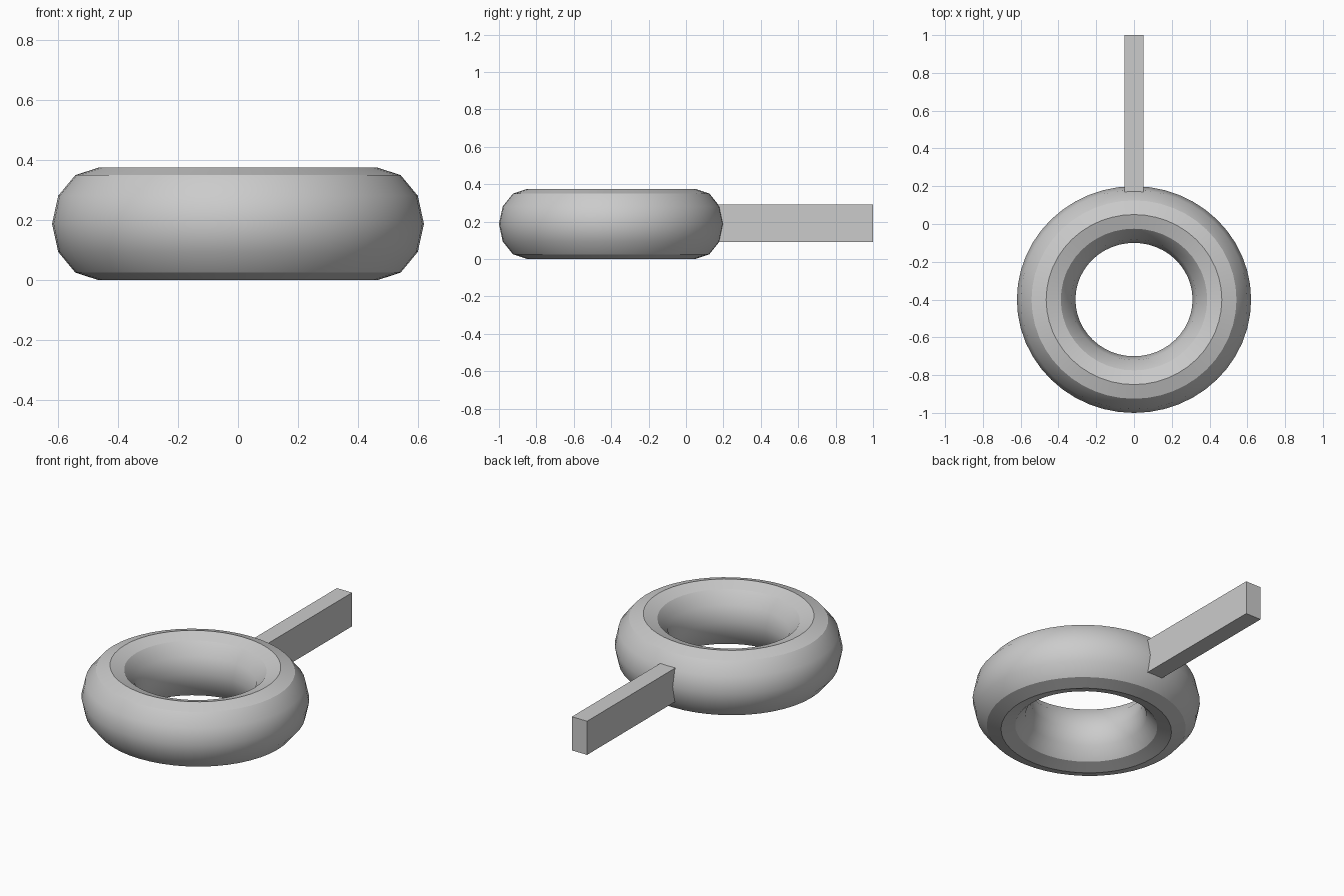
import bpy
import bmesh
from math import cos, sin, tau, radians

cube = bpy.data.objects.get("Cube")
if cube:
    bpy.data.objects.remove(cube, do_unlink=True)

grey = bpy.data.materials.new("plain grey")
grey.use_nodes = True
colour = (0.6, 0.6, 0.6, 1)
grey.diffuse_color = colour
grey.node_tree.nodes["Principled BSDF"].inputs["Base Color"].default_value = colour


def add_object(name, bm):
    mesh = bpy.data.meshes.new(name)
    bmesh.ops.recalc_face_normals(bm, faces=bm.faces)
    bm.to_mesh(mesh)
    bm.free()
    mesh.materials.append(grey)
    obj = bpy.data.objects.new(name, mesh)
    bpy.context.collection.objects.link(obj)
    return obj


# Ring: a twelve-sided section swept round, taller than wide and slightly oval
MAJOR, MINOR, HALF_HEIGHT = 0.465, 0.155, 0.1875
STEPS, SIDES = 48, 12
bm = bmesh.new()
loops = []
for i in range(STEPS):
    a = tau * i / STEPS
    loop = []
    for j in range(SIDES):
        b = tau * j / SIDES
        r = MAJOR + MINOR * cos(b)
        loop.append(bm.verts.new((r * cos(a), r * sin(a) * 0.968, HALF_HEIGHT * sin(b))))
    loops.append(loop)
for i in range(STEPS):
    here, after = loops[i], loops[(i + 1) % STEPS]
    for j in range(SIDES):
        k = (j + 1) % SIDES
        bm.faces.new((here[j], after[j], after[k], here[k]))
ring = add_object("ring", bm)
ring.location = (0, -0.4, HALF_HEIGHT)
bpy.ops.object.select_all(action="DESELECT")
ring.select_set(True)
bpy.context.view_layer.objects.active = ring
bpy.ops.object.shade_smooth_by_angle(angle=radians(30))

# Handle: a straight bar running back from the ring
bm = bmesh.new()
bmesh.ops.create_cube(bm, size=1)
bmesh.ops.scale(bm, vec=(0.1, 0.86, 0.2), verts=bm.verts)
handle = add_object("handle", bm)
handle.location = (0, 0.57, 0.19)
